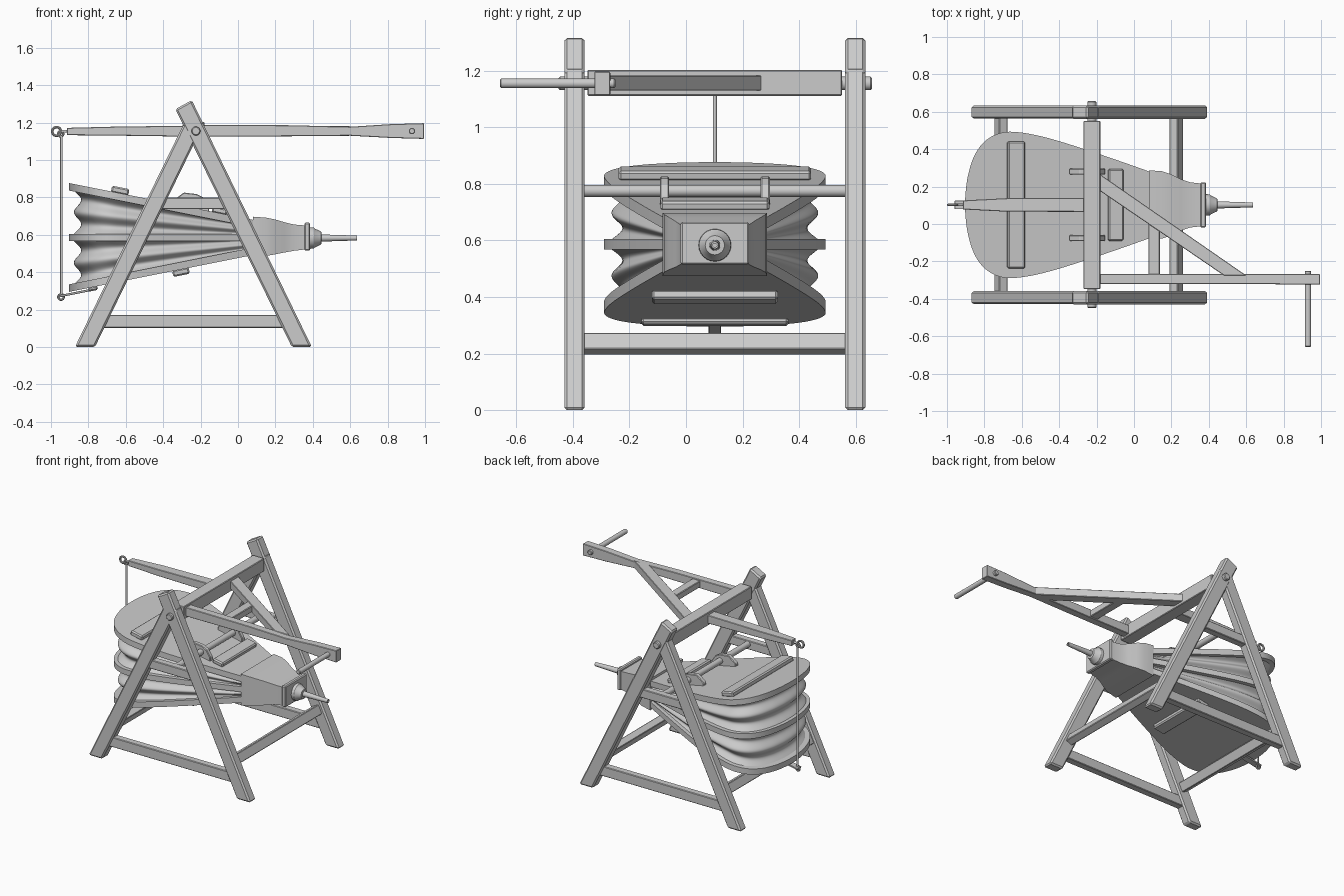
import bpy, bmesh
from math import atan, cos, sin, pi
from mathutils import Vector, Matrix

if "Cube" in bpy.data.objects:
    bpy.data.objects.remove(bpy.data.objects["Cube"])

YC = 0.102          # centre line of the bellows
ZC = 0.586          # height of the middle board
TILT = atan(0.2)    # slope of the outer boards


def finish(name, bm, bevel=0.0, smooth=False):
    bmesh.ops.recalc_face_normals(bm, faces=bm.faces[:])
    me = bpy.data.meshes.new(name)
    bm.to_mesh(me)
    bm.free()
    ob = bpy.data.objects.new(name, me)
    bpy.context.collection.objects.link(ob)
    if bevel:
        m = ob.modifiers.new("bevel", 'BEVEL')
        m.width, m.segments, m.limit_method = bevel, 1, 'ANGLE'
    if smooth:
        bpy.context.view_layer.objects.active = ob
        ob.select_set(True)
        bpy.ops.object.shade_smooth_by_angle(angle=0.6)
        ob.select_set(False)
    return ob


def skin(name, rings, bevel=0.0, smooth=False, closed=True):
    """Join successive rings of points, with caps when closed."""
    bm = bmesh.new()
    vs = [[bm.verts.new(p) for p in r] for r in rings]
    n = len(vs[0])
    for a, b in zip(vs, vs[1:]):
        for i in range(n if closed else n - 1):
            j = (i + 1) % n
            bm.faces.new((a[i], a[j], b[j], b[i]))
    if closed:
        bm.faces.new(vs[0])
        bm.faces.new(vs[-1])
    return finish(name, bm, bevel, smooth)


def prism_y(name, pts, y, hy, bevel=0.004):
    return skin(name, [[(x, s, z) for x, z in pts] for s in (y - hy, y + hy)], bevel)


def loft(name, secs, bevel=0.003, smooth=False):
    """Rectangular sections along x: (x, y, half width, z low, z high)."""
    return skin(name, [[(x, y - h, a), (x, y + h, a), (x, y + h, b), (x, y - h, b)]
                       for x, y, h, a, b in secs], bevel, smooth)


def box(name, loc, size, tilt=0.0, bevel=0.004):
    bm = bmesh.new()
    bmesh.ops.create_cube(bm, size=1, matrix=Matrix.Translation(loc)
                          @ Matrix.Rotation(tilt, 4, 'Y') @ Matrix.Diagonal((*size, 1)))
    return finish(name, bm, bevel)


def rod(name, p0, p1, r, n=20, bevel=0.0):
    p0, p1 = Vector(p0), Vector(p1)
    d = p1 - p0
    bm = bmesh.new()
    bmesh.ops.create_cone(bm, cap_ends=True, segments=n, radius1=r, radius2=r, depth=d.length,
                          matrix=Matrix.Translation((p0 + p1) / 2)
                          @ d.to_track_quat('Z', 'Y').to_matrix().to_4x4())
    return finish(name, bm, bevel, True)


def ring(name, loc, r, t):
    bpy.ops.mesh.primitive_torus_add(location=loc, rotation=(pi / 2, 0, 0), major_radius=r,
                                     minor_radius=t, major_segments=24, minor_segments=10)
    bpy.context.object.name = name
    bpy.ops.object.shade_smooth_by_angle()


# side frames: two crossing legs, low rail and high rail each
for side, y in (("front", YC - 0.496), ("back", YC + 0.496)):
    prism_y(side + "_leg_left", [(-0.872, 0), (-0.765, 0), (-0.18, 1.2), (-0.265, 1.245)],
            y, 0.035, 0.01)
    prism_y(side + "_leg_right", [(0.395, 0), (-0.247, 1.32), (-0.335, 1.272), (0.288, 0)],
            y, 0.036, 0.01)
    box(side + "_low_rail", (-0.24, y, 0.137), (1.0, 0.05, 0.07))
    box(side + "_high_rail", (-0.24, y, 0.768), (0.34, 0.05, 0.062))

# cross rails follow the lean of the legs
for name, x, t in (("cross_rail_left", -0.712, 0.455), ("cross_rail_right", 0.226, -0.455)):
    box(name, (x, YC, 0.235), (0.05, 0.93, 0.065), t)

# pivot and rocker beam
rod("pivot_axle", (-0.225, -0.45, 1.155), (-0.225, 0.657, 1.155), 0.024, bevel=0.005)
box("rocker_beam", (-0.225, YC, 1.157), (0.09, 0.9, 0.092))

# levers and brace
loft("rear_lever", [(-0.915, YC, 0.024, 1.133, 1.172), (-0.68, YC, 0.036, 1.131, 1.178),
                    (-0.25, YC, 0.037, 1.125, 1.184)])
loft("hand_lever", [(-0.2, -0.294, 0.027, 1.125, 1.188), (0.27, -0.294, 0.027, 1.127, 1.186),
                    (0.6, -0.294, 0.026, 1.13, 1.178), (0.82, -0.295, 0.028, 1.118, 1.192),
                    (0.995, -0.296, 0.028, 1.113, 1.197)])
skin("diagonal_brace", [[(x, y, z) for x, y in ((-0.19, 0.272), (-0.19, 0.182),
                                               (0.48, -0.275), (0.6, -0.275))]
                        for z in (1.129, 1.183)], 0.003)
box("brace_tie", (0.108, -0.135, 1.156), (0.062, 0.28, 0.046))
rod("hand_grip", (0.93, -0.657, 1.155), (0.93, -0.25, 1.155), 0.017, bevel=0.004)

# half outline of the bellows boards, smoothed
ctrl = [(0.12, 0.165), (-0.18, 0.27), (-0.45, 0.355), (-0.62, 0.389), (-0.72, 0.383),
        (-0.8, 0.338), (-0.855, 0.26), (-0.887, 0.16), (-0.9, 0.07), (-0.903, 0)]
P = [Vector(p) for p in [(0.3, 0.1)] + ctrl + [(-0.9, -0.07)]]
half = []
for i in range(1, len(P) - 2):
    a, b, c, d = P[i - 1:i + 3]
    for k in range(5):
        t = k / 5
        half.append(0.5 * (2 * b + (c - a) * t + (2 * a - 5 * b + 4 * c - d) * t * t
                           + (3 * b - a - 3 * c + d) * t ** 3))
half.append(P[-2])
outline = half + [Vector((p.x, -p.y)) for p in half[-2::-1]]


def spread(x):
    return 0.27 - 0.2 * (x + 0.9)


def inset(i, d):
    a, b = outline[max(i - 1, 0)], outline[min(i + 1, len(outline) - 1)]
    t = (b - a).normalized()
    return outline[i] + Vector((t.y, -t.x)) * -d * SIGN


SIGN = 1
if abs(inset(20, 0.05).y) > abs(outline[20].y):
    SIGN = -1

# boards
for name, u, th in (("bottom_board", -1, 0.02), ("middle_board", 0, 0.019), ("top_board", 1, 0.02)):
    skin(name, [[(p.x, YC + p.y, ZC + u * spread(p.x) + s) for p in outline]
                for s in (-th, th)], smooth=True)

# pleated leather, one skin above and one below the middle board
for name, u in (("upper_pleats", 1), ("lower_pleats", -1)):
    rings = []
    for k in range(33):
        f = k / 32
        d = 0.035 - 0.021 * cos(4 * pi * f) + 0.012 * sin(pi * f)
        row = []
        for i, p in enumerate(outline):
            q = inset(i, d * min(1, 0.35 + 0.9 * (0.1 - p.x)))
            row.append((q.x, YC + q.y, ZC + u * f * spread(p.x)))
        rings.append(row)
    skin(name, rings, smooth=True, closed=False)


# battens on the boards
def batten(name, x, u, wx, wy, th):
    z = ZC + u * (spread(x) + 0.02 + th / 2 - 0.004)
    box(name, (x, YC, z), (wx, wy, th), u * TILT, 0.008)


batten("top_batten_wide", -0.63, 1, 0.095, 0.68, 0.036)
batten("top_batten_short", -0.098, 1, 0.082, 0.385, 0.034)
batten("bottom_batten", -0.305, -1, 0.09, 0.445, 0.036)
batten("bottom_strip", -0.775, -1, 0.05, 0.52, 0.024)

# fixed bar and the brackets hanging the bellows on it
rod("hanging_bar", (-0.225, YC - 0.47, 0.775), (-0.225, YC + 0.47, 0.775), 0.021)
for name, s in (("bracket_front", -1), ("bracket_back", 1)):
    prism_y(name, [(-0.345, 0.745), (-0.155, 0.71), (-0.155, 0.755), (-0.185, 0.80),
                   (-0.22, 0.818), (-0.29, 0.826), (-0.345, 0.785)], YC + s * 0.178, 0.016)

# tapered nozzle block and end plate
loft("nozzle_block", [(0.08, YC, 0.185, 0.475, 0.697), (0.15, YC, 0.18, 0.487, 0.692),
                      (0.2, YC, 0.163, 0.496, 0.682), (0.25, YC, 0.138, 0.506, 0.667),
                      (0.3, YC, 0.121, 0.515, 0.655), (0.36, YC, 0.114, 0.522, 0.65)], 0, True)
box("nozzle_plate", (0.37, YC, 0.59), (0.03, 0.242, 0.15), 0, 0.006)

# turned nozzle
prof = [(0.38, 0.058), (0.405, 0.056), (0.412, 0.05), (0.445, 0.034), (0.446, 0.019),
        (0.635, 0.013), (0.635, 0.007), (0.5, 0.007)]
skin("nozzle_pipe", [[(x, YC + r * cos(2 * pi * i / 24), 0.583 + r * sin(2 * pi * i / 24))
                      for i in range(24)] for x, r in prof], smooth=True)

# pull rod with eyes
ring("upper_eye", (-0.97, YC, 1.153), 0.023, 0.007)
rod("eye_shank", (-0.95, YC, 1.153), (-0.9, YC, 1.153), 0.007, 12)
ring("rod_top_loop", (-0.948, YC, 1.14), 0.014, 0.006)
rod("pull_rod", (-0.944, YC, 1.13), (-0.944, YC, 0.275), 0.007, 12)
ring("rod_bottom_loop", (-0.946, YC, 0.268), 0.015, 0.006)
box("pull_lug", (-0.86, YC, 0.291), (0.2, 0.045, 0.012), -TILT, 0.002)
